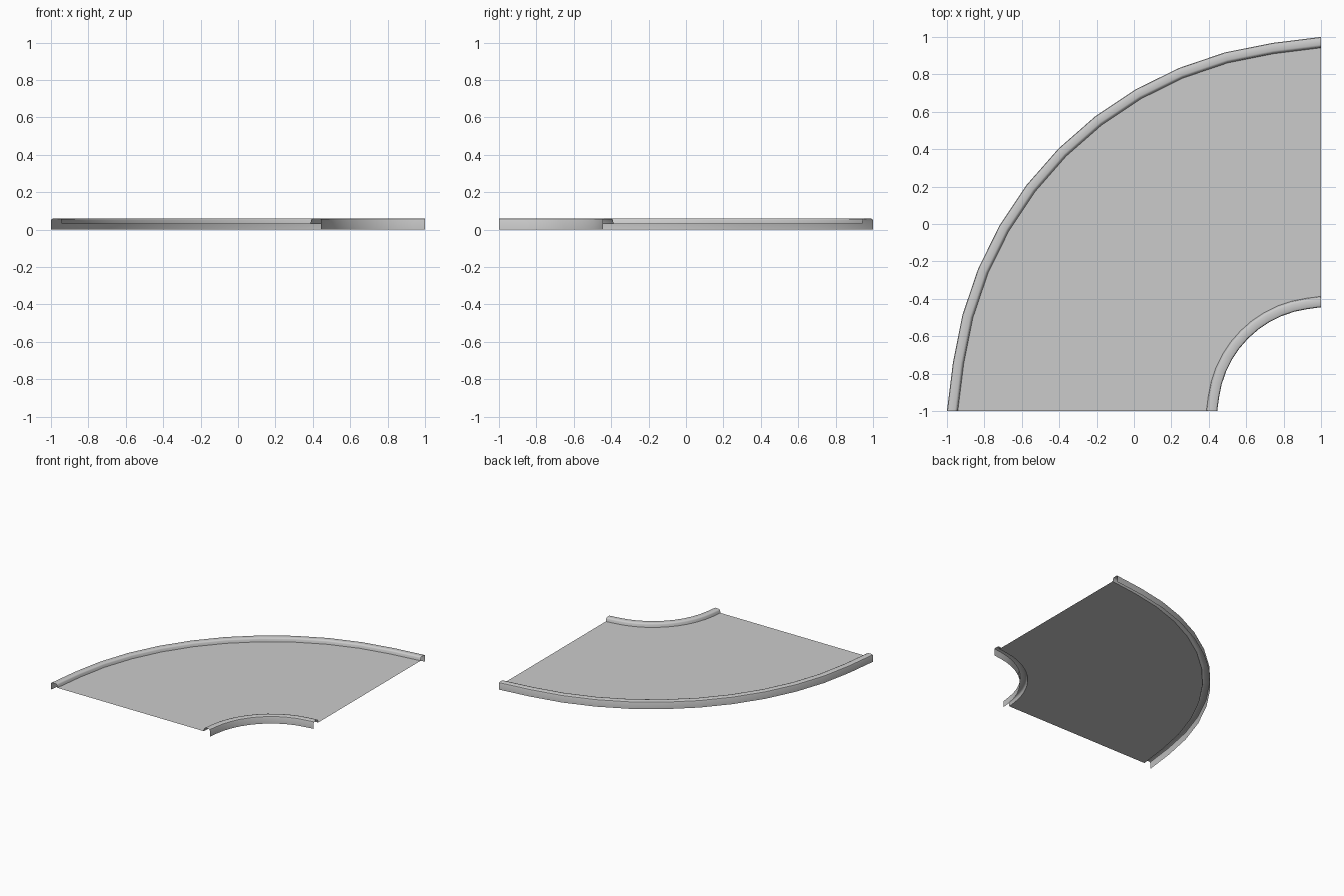
import bpy
from math import sin, cos, radians

if "Cube" in bpy.data.objects:
    bpy.data.objects.remove(bpy.data.objects["Cube"])

CX, CY = 1.0, -1.0      # centre of the quarter turn
STEPS = 12              # 7.5 degree steps
SHEET_Z = 0.03


def point(r, i, z, shrink):
    # interior stations sit slightly inside the end stations
    if 0 < i < STEPS:
        r -= shrink
    a = radians(90 * i / STEPS)
    return (CX - r * cos(a), CY + r * sin(a), z)


def make(name, verts, faces, mat=None):
    me = bpy.data.meshes.new(name)
    me.from_pydata(verts, [], faces)
    me.update()
    ob = bpy.data.objects.new(name, me)
    bpy.context.collection.objects.link(ob)
    if mat:
        me.materials.append(mat)
    return ob


# cross-section of a side rail: (distance in from outer wall, height)
profile = [(0, 0), (0, 0.047), (0.003, 0.056), (0.011, 0.06), (0.042, 0.06),
           (0.050, 0.057), (0.054, 0.050), (0.058, SHEET_Z)]


def rail(name, radius, side, shrink):
    n = len(profile)
    verts = [point(radius - side * d, i, z, shrink)
             for i in range(STEPS + 1) for d, z in profile]
    faces = []
    for i in range(STEPS):
        for j in range(n - 1):
            a, b = i * n + j, (i + 1) * n + j
            f = (a, a + 1, b + 1, b)
            faces.append(f if side < 0 else f[::-1])
    ob = make(name, verts, faces)
    bpy.ops.object.select_all(action='DESELECT')
    bpy.context.view_layer.objects.active = ob
    ob.select_set(True)
    bpy.ops.object.shade_smooth_by_angle(angle=radians(40))


rail("outer_rail", 2.0, 1, 0.015)
rail("inner_rail", 0.555, -1, 0.005)

# flat belt sectors in alternating greys
dark = bpy.data.materials.new("dark_belt")
dark.diffuse_color = (0.55, 0.55, 0.55, 1)
dark.use_nodes = True
dark.node_tree.nodes["Principled BSDF"].inputs["Base Color"].default_value = dark.diffuse_color
for k in range(6):
    verts = []
    for i in range(2 * k, 2 * k + 3):
        verts += [point(2.0 - 0.058, i, SHEET_Z, 0.015),
                  point(0.555 + 0.058, i, SHEET_Z, 0.005)]
    faces = [(0, 1, 3, 2), (2, 3, 5, 4)]
    ob = make(f"belt_sector_{k + 1}", verts, faces, dark if k % 2 == 0 else None)
    if ob.data.polygons[0].normal.z < 0:
        ob.data.flip_normals()
